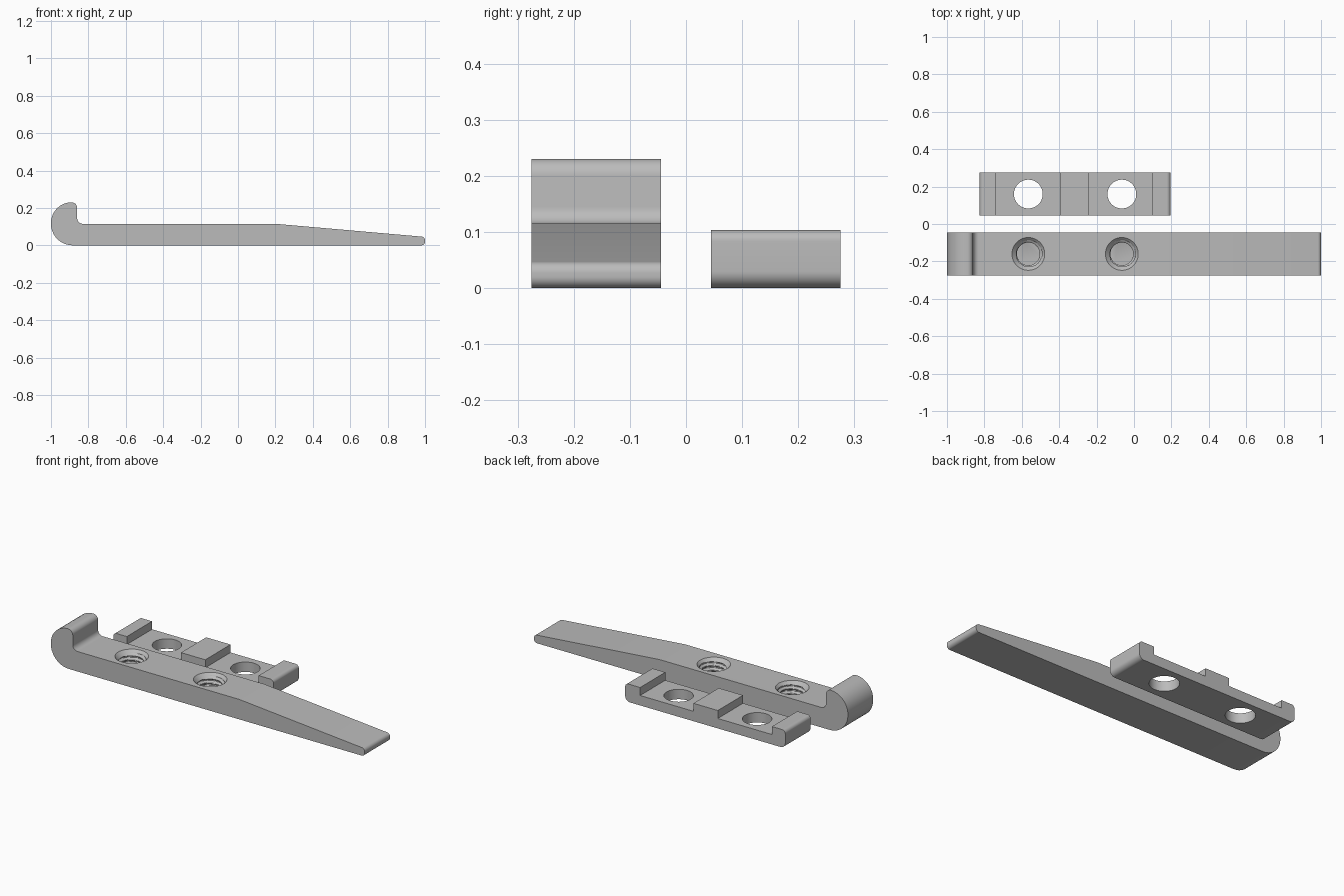
import bpy, bmesh, math
from mathutils import Vector

default = bpy.data.objects.get("Cube")
if default:
    bpy.data.objects.remove(default, do_unlink=True)

grey = bpy.data.materials.new("plain_grey")
grey.use_nodes = True
grey.diffuse_color = (0.5, 0.5, 0.5, 1)
grey.node_tree.nodes["Principled BSDF"].inputs["Base Color"].default_value = (0.5, 0.5, 0.5, 1)

HOLES_X = (-0.565, -0.065)
WIDTH = 0.23


def rounded(corners, steps=10):
    """Outline (x, z) with a fillet radius at each corner."""
    points = []
    for i, (x, z, r) in enumerate(corners):
        p = Vector((x, z))
        if r == 0:
            points.append(p)
            continue
        a = (Vector(corners[i - 1][:2]) - p).normalized()
        b = (Vector(corners[(i + 1) % len(corners)][:2]) - p).normalized()
        half = a.angle(b) / 2
        centre = p + (a + b).normalized() * r / math.sin(half)
        start = p + a * r / math.tan(half) - centre
        end = p + b * r / math.tan(half) - centre
        sweep = start.angle(end)
        for k in range(steps + 1):
            t = k / steps
            points.append(centre + (start * math.sin((1 - t) * sweep)
                                    + end * math.sin(t * sweep)) / math.sin(sweep))
    return points


def finish(name, bm):
    bmesh.ops.recalc_face_normals(bm, faces=bm.faces)
    mesh = bpy.data.meshes.new(name)
    bm.to_mesh(mesh)
    bm.free()
    mesh.materials.append(grey)
    obj = bpy.data.objects.new(name, mesh)
    bpy.context.collection.objects.link(obj)
    return obj


def extrude_profile(name, corners, y_mid):
    bm = bmesh.new()
    face = bm.faces.new([bm.verts.new((p.x, y_mid - WIDTH / 2, p.y)) for p in rounded(corners)])
    moved = bmesh.ops.extrude_face_region(bm, geom=[face])["geom"]
    bmesh.ops.translate(bm, vec=(0, WIDTH, 0),
                        verts=[v for v in moved if isinstance(v, bmesh.types.BMVert)])
    return finish(name, bm)


def hole_cutter(name, x, y, z0, z1, rows, radius, sides=48):
    """Closed column whose radius is a function of turn and height."""
    bm = bmesh.new()
    rings = []
    for j in range(rows + 1):
        z = z0 + (z1 - z0) * j / rows
        ring = []
        for i in range(sides):
            a = math.tau * i / sides
            r = radius(i / sides, z)
            ring.append(bm.verts.new((x + r * math.cos(a), y + r * math.sin(a), z)))
        rings.append(ring)
    for low, high in zip(rings, rings[1:]):
        for i in range(sides):
            k = (i + 1) % sides
            bm.faces.new((low[i], low[k], high[k], high[i]))
    bm.faces.new(rings[0][::-1])
    bm.faces.new(rings[-1])
    return finish(name, bm)


def cut(obj, cutter):
    mod = obj.modifiers.new("hole", "BOOLEAN")
    mod.operation, mod.solver, mod.object = "DIFFERENCE", "EXACT", cutter
    bpy.context.view_layer.objects.active = obj
    bpy.ops.object.modifier_apply(modifier=mod.name)
    bpy.data.objects.remove(cutter, do_unlink=True)


def thread(turn, z):
    """Helical screw thread with a countersunk mouth."""
    phase = (z / 0.027 - turn) % 1
    groove = min(1, max(0, 1.5 - abs(phase - 0.5) * 4))
    return max(0.061 + 0.014 * groove, 0.088 - max(0, 0.115 - z))


# Hooked lever with a tapered handle
lever = extrude_profile("hooked_lever", [
    (-1, 0, 0.115), (1, 0, 0.02), (1, 0.045, 0.02), (0.2, 0.115, 0),
    (-0.86, 0.115, 0.03), (-0.86, 0.23, 0.03), (-1, 0.23, 0.11)], -0.16)

# Clamp plate with end ridges and a middle block
FLOOR, TOP = 0.057, 0.103
plate = extrude_profile("clamp_plate", [
    (-0.825, 0, 0.03), (0.195, 0, 0.03), (0.195, TOP, 0.02), (0.1, TOP, 0),
    (0.1, FLOOR, 0), (-0.24, FLOOR, 0), (-0.24, TOP, 0), (-0.395, TOP, 0),
    (-0.395, FLOOR, 0), (-0.74, FLOOR, 0), (-0.74, TOP, 0), (-0.825, TOP, 0.02)], 0.16)

# Threaded blind holes in the lever, plain through holes in the plate
for x in HOLES_X:
    cut(lever, hole_cutter("thread_cutter", x, -0.16, 0.012, 0.13, 48, thread))
    cut(plate, hole_cutter("bore_cutter", x, 0.16, -0.05, 0.2, 1, lambda turn, z: 0.077))

# Smooth the fillets and bores while keeping hard edges
for obj in (lever, plate):
    bpy.ops.object.select_all(action="DESELECT")
    obj.select_set(True)
    bpy.context.view_layer.objects.active = obj
    bpy.ops.object.shade_smooth_by_angle(angle=math.radians(30))
